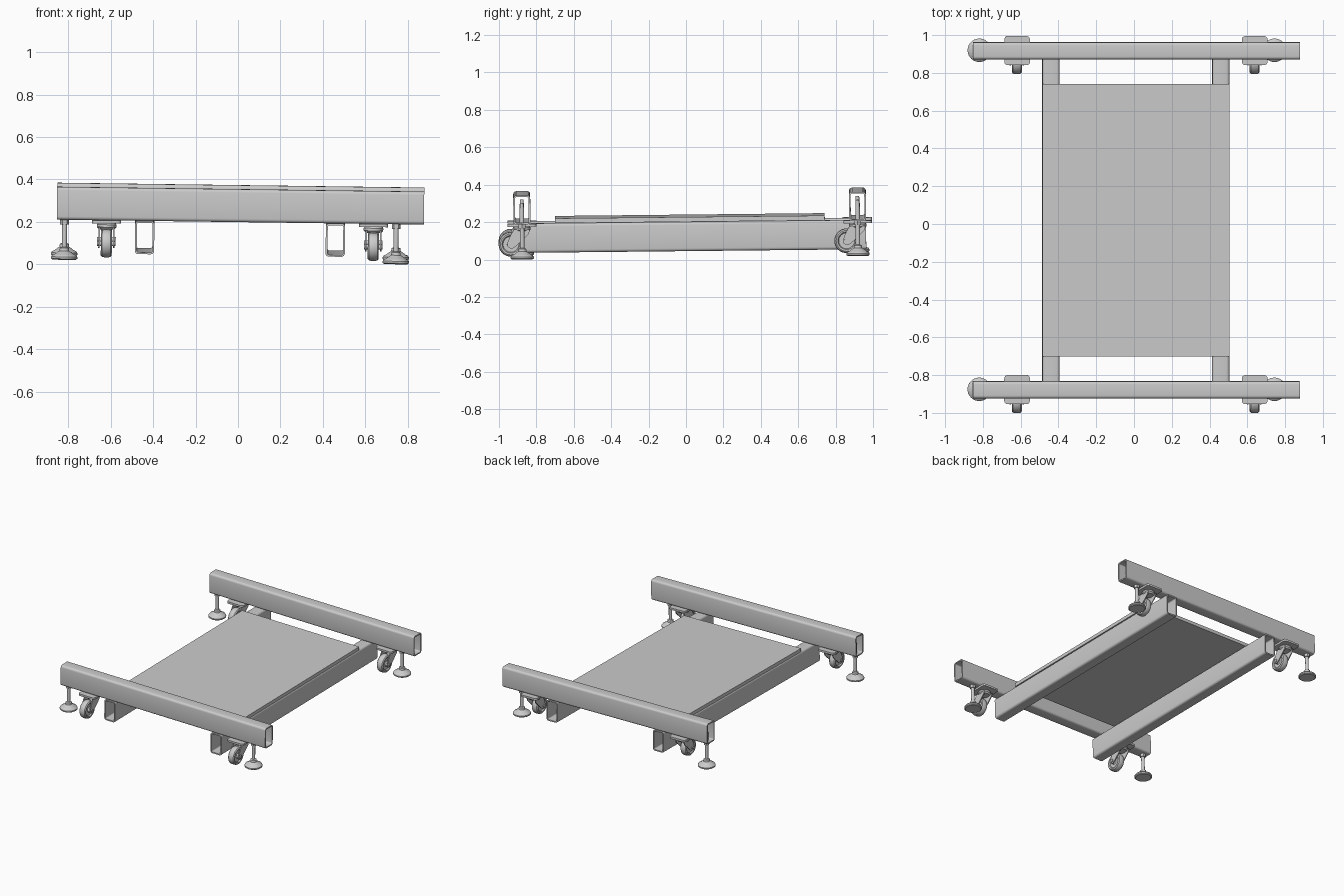
import bpy, bmesh
from math import pi, cos, sin
from mathutils import Matrix, Vector

if "Cube" in bpy.data.objects:
    bpy.data.objects.remove(bpy.data.objects["Cube"])

CX, CY = 0.011, 0.02
# whole frame sits slightly out of level
TILT = (Matrix.Translation((CX, CY, 0.2)) @ Matrix.Rotation(0.0133, 4, 'Y')
        @ Matrix.Rotation(0.0105, 4, 'X') @ Matrix.Translation((-CX, -CY, -0.2)))


def finish(bm, name, place=Matrix(), angle=35):
    bmesh.ops.remove_doubles(bm, verts=bm.verts, dist=1e-5)
    bmesh.ops.recalc_face_normals(bm, faces=bm.faces)
    bm.transform(TILT @ place)
    me = bpy.data.meshes.new(name)
    bm.to_mesh(me)
    bm.free()
    ob = bpy.data.objects.new(name, me)
    bpy.context.collection.objects.link(ob)
    bpy.ops.object.select_all(action='DESELECT')
    ob.select_set(True)
    bpy.context.view_layer.objects.active = ob
    bpy.ops.object.shade_smooth_by_angle(angle=angle * pi / 180)
    return ob


def box(name, lo, hi, bevel=0.0):
    bm = bmesh.new()
    bmesh.ops.create_cube(bm, size=1)
    lo, hi = Vector(lo), Vector(hi)
    for v in bm.verts:
        v.co = Vector([(lo[i] + hi[i]) / 2 + v.co[i] * (hi[i] - lo[i]) for i in range(3)])
    if bevel:  # round the upright corners only
        edges = [e for e in bm.edges if abs(e.verts[0].co.z - e.verts[1].co.z) > 1e-4]
        bmesh.ops.bevel(bm, geom=edges, offset=bevel, segments=4, affect='EDGES', profile=0.5)
    return finish(bm, name)


def rounded_rect(w, h, r, n=4):
    pts = []
    for k, (sx, sy) in enumerate([(1, 1), (-1, 1), (-1, -1), (1, -1)]):
        for i in range(n + 1):
            a = (k + i / n) * pi / 2
            pts.append((sx * (w / 2 - r) + r * cos(a), sy * (h / 2 - r) + r * sin(a)))
    return pts


def tube(name, w, h, length, place, wall=0.009):
    """Open-ended hollow section running along local y."""
    bm = bmesh.new()
    outer = rounded_rect(w, h, 0.016)
    inner = rounded_rect(w - 2 * wall, h - 2 * wall, 0.008)
    rings = [[bm.verts.new((x, y, z)) for x, z in prof]
             for prof, y in ((outer, -length / 2), (outer, length / 2),
                             (inner, length / 2), (inner, -length / 2))]
    n = len(outer)
    for a in range(4):
        A, B = rings[a], rings[(a + 1) % 4]
        for i in range(n):
            j = (i + 1) % n
            bm.faces.new((A[i], A[j], B[j], B[i]))
    return finish(bm, name, place)


def lathe(name, profile, place, steps=32, angle=35):
    bm = bmesh.new()
    vs = [bm.verts.new((r, 0, z)) for r, z in profile]
    es = [bm.edges.new(p) for p in zip(vs, vs[1:])]
    bmesh.ops.spin(bm, geom=vs + es, cent=(0, 0, 0), axis=(0, 0, 1), angle=2 * pi, steps=steps)
    return finish(bm, name, place, angle)


def side_plate(name, pts, x0, x1, place):
    bm = bmesh.new()
    f = bm.faces.new([bm.verts.new((x0, y, z)) for y, z in pts])
    r = bmesh.ops.extrude_face_region(bm, geom=[f])
    bmesh.ops.translate(bm, vec=(x1 - x0, 0, 0),
                        verts=[v for v in r['geom'] if isinstance(v, bmesh.types.BMVert)])
    return finish(bm, name, place)


T = Matrix.Translation
BEAM_W, BEAM_H, BASE = 0.091, 0.155, 0.2085
BEAM_Y = {"front": CY - 0.897, "back": CY + 0.898}
RAIL_X = {"left": CX - 0.45, "right": CX + 0.449}

# upper beams along x, lower rails along y
for s, y in BEAM_Y.items():
    tube(s + "_beam", BEAM_W, BEAM_H, 1.73,
         T((CX, y, BASE + BEAM_H / 2)) @ Matrix.Rotation(pi / 2, 4, 'Z'))
for s, x in RAIL_X.items():
    tube(s + "_rail", BEAM_W, BEAM_H + 0.002, 1.885, T((x, CY, BASE - BEAM_H / 2 - 0.001)))

# deck panel on the rails
box("deck_panel", (RAIL_X["left"] - 0.045, -0.70, BASE), (RAIL_X["right"] + 0.045, 0.742, 0.234))

FOOT = [(0, 0.02), (0.055, 0.02), (0.062, 0.025), (0.062, 0.034), (0.056, 0.042), (0.046, 0.046),
        (0.03, 0.058), (0.023, 0.062), (0.021, 0.076), (0.012, 0.08), (0.012, 0.28),
        (0.009, 0.32), (0, 0.32)]
NUT = [(0.008, 0.186), (0.021, 0.186), (0.021, BASE), (0.008, BASE)]
TYRE = [(0, -0.018), (0.014, -0.025), (0.02, -0.016), (0.042, -0.016), (0.047, -0.024),
        (0.056, -0.026), (0.063, -0.020), (0.066, -0.008)]
TYRE += [(r, -z) for r, z in reversed(TYRE)]
SWIVEL = [(0, 0.166), (0.036, 0.166), (0.046, 0.176), (0.046, 0.188), (0.038, 0.198), (0, 0.198)]
FORK = [(-0.045, 0.178), (0.042, 0.178), (0.036, 0.155), (0.005, 0.125), (-0.035, 0.088),
        (-0.05, 0.079), (-0.066, 0.079), (-0.078, 0.088), (-0.08, 0.105), (-0.066, 0.14)]
AXLE = [(0, -0.044), (0.012, -0.044), (0.012, 0.044), (0, 0.044)]

for s, y in BEAM_Y.items():
    # levelling feet with locking nuts
    for side, x in (("left", -0.817), ("right", 0.746)):
        tag = f"{s}_{side}_"
        lathe(tag + "levelling_foot", FOOT, T((x, y, 0)))
        lathe(tag + "lock_nut", NUT, T((x, y, 0)), steps=6, angle=20)
    # swivel casters trailing towards the front
    for side, x in (("left", CX - 0.63), ("right", CX + 0.628)):
        tag = f"{s}_{side}_caster_"
        box(tag + "plate", (x - 0.068, y - 0.077, 0.194), (x + 0.068, y + 0.077, BASE), 0.018)
        lathe(tag + "swivel", SWIVEL, T((x, y, 0)))
        for sx in (-1, 1):
            side_plate(tag + "fork", FORK, sx * 0.031, sx * 0.038, T((x, y, 0)))
        axis = T((x, y - 0.06, 0.1)) @ Matrix.Rotation(pi / 2, 4, 'Y')
        lathe(tag + "wheel", TYRE, axis, steps=40)
        lathe(tag + "axle", AXLE, axis, steps=16)
